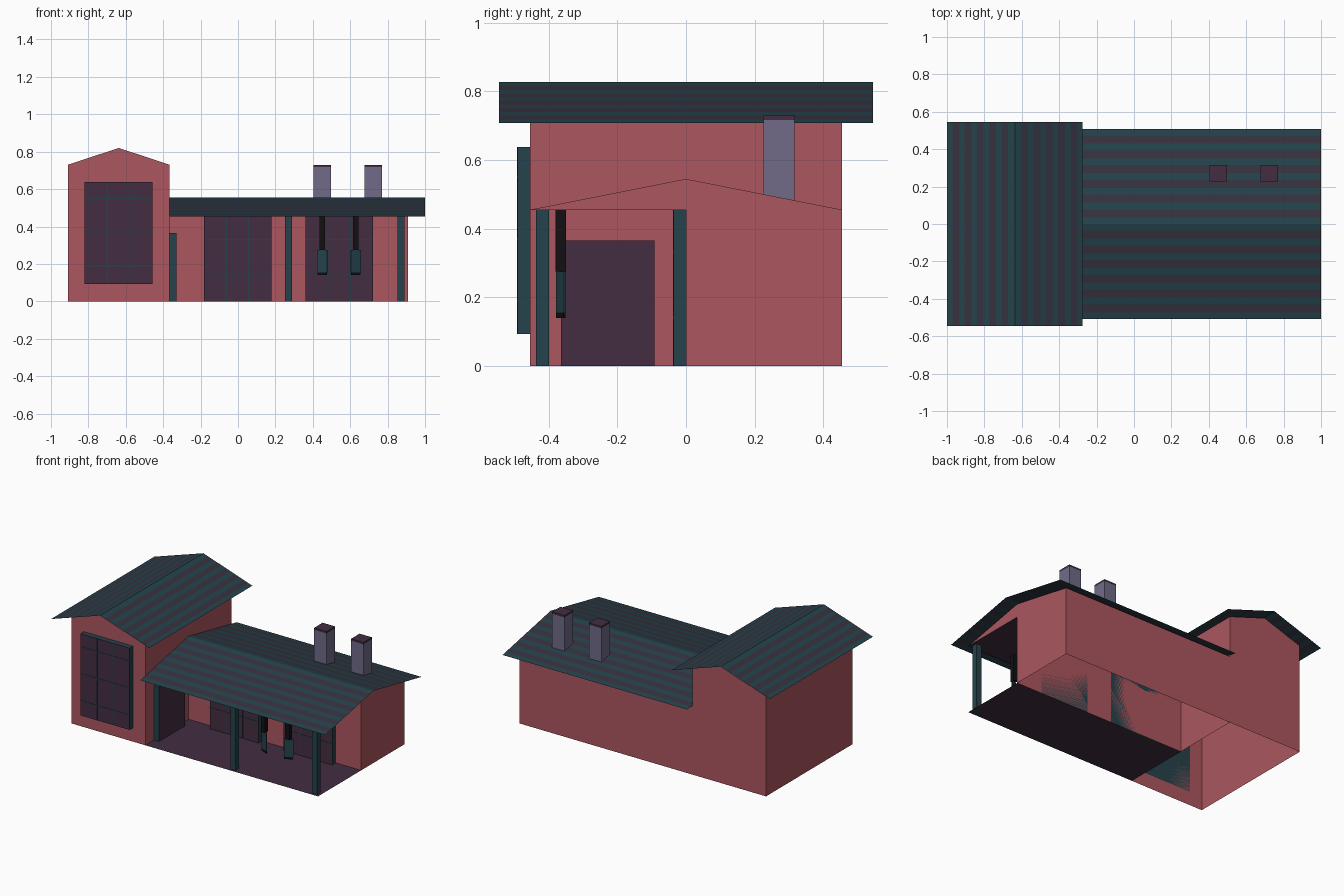
import bpy, bmesh, math
from mathutils import Vector, Matrix

if "Cube" in bpy.data.objects:
    bpy.data.objects.remove(bpy.data.objects["Cube"])


def mat(name, rgb):
    m = bpy.data.materials.new(name)
    m.diffuse_color = (*rgb, 1)
    m.use_nodes = True
    m.node_tree.nodes["Principled BSDF"].inputs["Base Color"].default_value = m.diffuse_color
    return m


RED = mat("red_plaster", (0.41, 0.094, 0.115))
PLUM = mat("dark_plum", (0.056, 0.026, 0.053))
TEAL = mat("dark_teal", (0.018, 0.055, 0.070))
SLATE = mat("roof_slate", (0.036, 0.032, 0.050))
GREY = mat("chimney_grey", (0.165, 0.148, 0.25))
BLACK = mat("iron_black", (0.006, 0.005, 0.006))


def faces_obj(name, faces, mats):
    """faces: (points, outward direction, material index)"""
    bm = bmesh.new()
    for pts, out, mi in faces:
        f = bm.faces.new([bm.verts.new(p) for p in pts])
        f.normal_update()
        if f.normal.dot(Vector(out)) < 0:
            f.normal_flip()
        f.material_index = mi
    bmesh.ops.remove_doubles(bm, verts=bm.verts, dist=1e-5)
    return finish(name, bm, mats)


def finish(name, bm, mats):
    me = bpy.data.meshes.new(name)
    bm.to_mesh(me)
    bm.free()
    for m in mats:
        me.materials.append(m)
    ob = bpy.data.objects.new(name, me)
    bpy.context.collection.objects.link(ob)
    return ob


def box(name, lo, hi, mats, front=None, angle=0):
    """Box between two corners; faces pointing along `front` get the second material."""
    lo, hi = Vector(lo), Vector(hi)
    bm = bmesh.new()
    bmesh.ops.create_cube(bm, size=1, matrix=Matrix.Translation((lo + hi) / 2)
                          @ Matrix.Rotation(angle, 4, 'Z')
                          @ Matrix.Diagonal((*(hi - lo), 1)))
    bm.normal_update()
    if front:
        for f in bm.faces:
            if f.normal.dot(Vector(front)) > 0.9:
                f.material_index = 1
    return finish(name, bm, mats)


# Main dimensions
XL, XM, XR, D = -0.91, -0.365, 0.91, 0.455
XC = (XL + XM) / 2

# Tall left building: open-bottomed walls with front and back gables
gable = [(XL, 0), (XM, 0), (XM, 0.73), (XC, 0.82), (XL, 0.73)]
walls = [([(x, y, z) for x, z in gable], (0, y, 0), 0) for y in (-D, D)]
for x, o in ((XL, -1), (XM, 1)):
    walls.append(([(x, -D, 0), (x, D, 0), (x, D, 0.73), (x, -D, 0.73)], (o, 0, 0), 0))
faces_obj("tall_building_walls", walls, [RED])

# Low right building: back, porch wall, end wall and gable over the porch
E, T = 0.455, 0.545
low = [
    ([(XM, D, 0), (XR, D, 0), (XR, D, E), (XM, D, E)], (0, 1, 0), 0),
    ([(XM, 0, 0), (XR, 0, 0), (XR, 0, T), (XM, 0, T)], (0, -1, 0), 0),
    ([(XR, 0, 0), (XR, D, 0), (XR, D, E), (XR, 0, T)], (1, 0, 0), 0),
    ([(XR, -D, E), (XR, 0, E), (XR, 0, T)], (1, 0, 0), 0),
]
faces_obj("low_building_walls", low, [RED])
for name, z, o in (("porch_floor", 0, 1), ("porch_ceiling", E, -1)):
    faces_obj(name, [([(XM, -D, z), (XR, -D, z), (XR, 0, z), (XM, 0, z)], (0, 0, o), 0)], [PLUM])


# Thin striped gable roofs: narrow teal ribs between slate bands
def roof(name, half, ridge, eave, bands, a, b, place):
    faces = []
    cuts = [0, 0.035]
    step = (half - 0.035) / bands
    for i in range(bands):
        s = 0.035 + i * step
        cuts += [s + step * 0.55, s + step]
    for s in (-1, 1):
        for i, (u, v) in enumerate(zip(cuts, cuts[1:])):
            zu, zv = (ridge + (eave - ridge) * t / half for t in (u, v))
            pts = [place(s * u, a, zu), place(s * v, a, zv),
                   place(s * v, b, zv), place(s * u, b, zu)]
            faces.append((pts, (0, 0, 1), (i + 1) % 2))
    return faces_obj(name, faces, [SLATE, TEAL])


roof("tall_roof", 0.3625, 0.828, 0.708, 5, -0.545, 0.545, lambda u, w, z: (XC + u, w, z))
roof("low_roof", 0.508, 0.555, 0.454, 6, XM, 1.0, lambda u, w, z: (w, u, z))


# Framed panels facing the front, with thin grid bars
def panel(name, x0, x1, z0, z1, y, bars):
    box(name, (x0, y - 0.036, z0), (x1, y, z1), [TEAL, PLUM], (0, -1, 0))
    yf = y - 0.036
    for t in (1 / 3, 2 / 3):
        x = x0 + (x1 - x0) * t
        box(name + "_upright_bar", (x - 0.003, yf - 0.002, z0), (x + 0.003, yf, z1), [TEAL])
    for z in bars:
        box(name + "_cross_bar", (x0, yf - 0.002, z - 0.003), (x1, yf, z + 0.003), [TEAL])


panel("front_window", -0.82, -0.457, 0.092, 0.638, -D, (0.19, 0.37, 0.55))
panel("porch_door_left", -0.183, 0.178, 0, E, 0, (0.14, 0.33))
panel("porch_door_right", 0.362, 0.722, 0, E, 0, (0.14, 0.33))

# Side door into the tall building
box("side_door", (XM, -0.365, 0), (XM + 0.036, -0.092, 0.365), [TEAL, PLUM], (1, 0, 0))

# Porch posts
for x in (0.27, 0.872):
    box("porch_post", (x - 0.019, -0.438, 0), (x + 0.019, -0.40, E), [TEAL])

# Hanging lanterns: iron rod and a thin turned lantern plate
for x, s in ((0.45, -1), (0.63, 1)):
    y = -0.365
    box("lantern_rod", (x - 0.015, y - 0.015, 0.275), (x + 0.015, y + 0.015, E), [BLACK])
    a = s * math.radians(24)
    box("lantern_body", (x - 0.029, y - 0.003, 0.155), (x + 0.029, y + 0.003, 0.275), [TEAL], angle=a)
    box("lantern_foot", (x - 0.027, y - 0.003, 0.14), (x + 0.027, y + 0.003, 0.155), [BLACK], angle=a)

# Chimneys with plum caps
for x in (0.45, 0.723):
    box("chimney", (x - 0.046, 0.226, 0.46), (x + 0.046, 0.316, 0.717), [GREY])
    box("chimney_cap", (x - 0.046, 0.226, 0.717), (x + 0.046, 0.316, 0.73), [PLUM])
